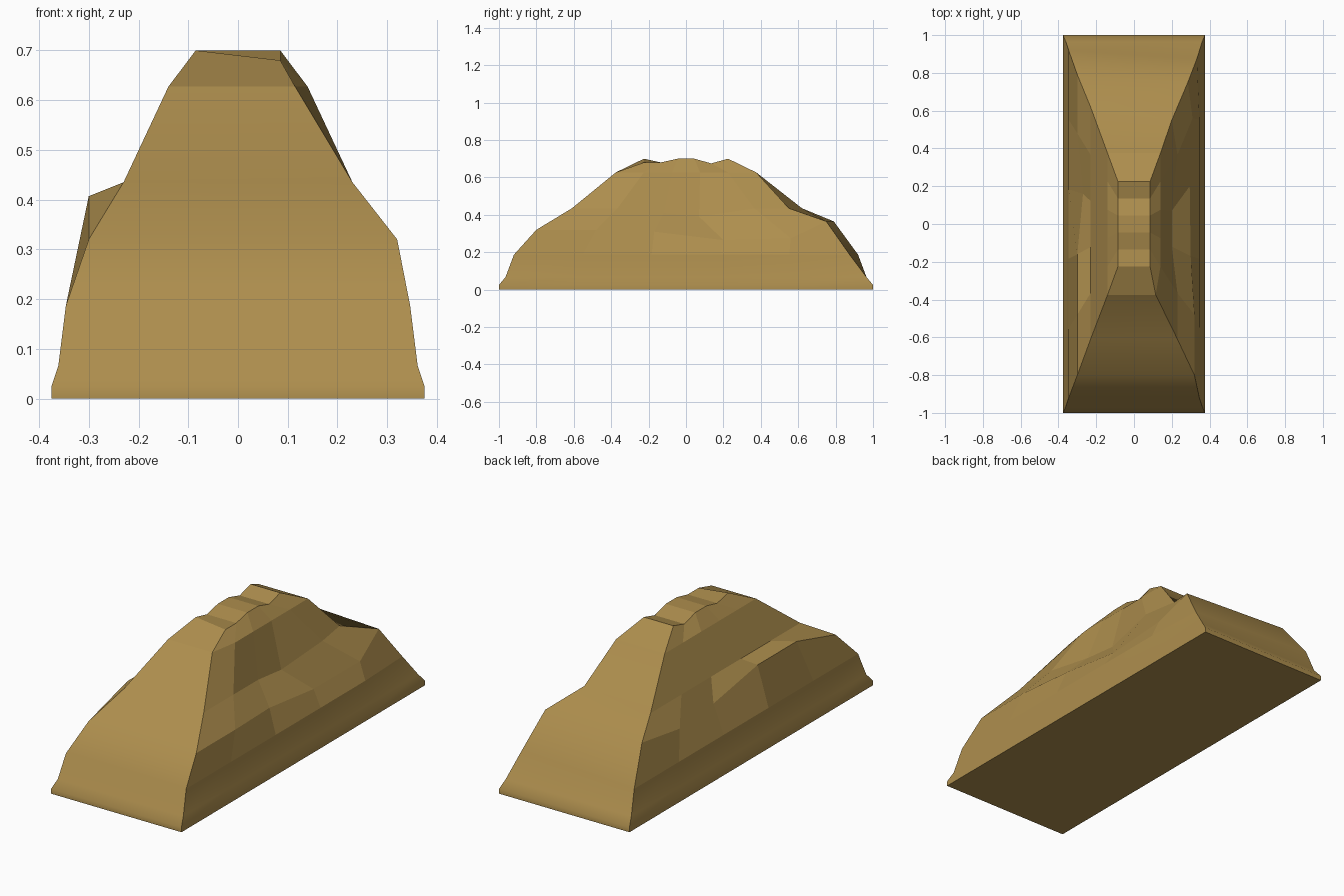
import bpy, bmesh

if "Cube" in bpy.data.objects:
    bpy.data.objects.remove(bpy.data.objects["Cube"])

# Ring levels of the ridge: half width, half length, height
LEVELS = [(.375, 1, 0), (.375, 1, .025), (.361, .965, .067), (.346, .92, .187),
          (.32, .80, .32), (.23, .61, .435), (.14, .375, .627), (.085, .225, .70)]
COLS = 6

# Irregular points: (level, side, column counted from the front) -> position
MOVED = {
    # right side
    (3, 1, 5): (.333, .875, .187), (4, 1, 5): (.285, .75, .365), (5, 1, 5): (.20, .55, .435),
    (4, 1, 2): (.30, -.17, .31), (4, 1, 3): (.295, .20, .265), (4, 1, 4): (.31, .56, .275),
    (5, 1, 2): (.20, -.12, .41), (5, 1, 3): (.20, .07, .39),
    (6, 1, 0): (.115, -.375, .627),
    # left side with its ledge
    (4, -1, 0): (-.30, -.80, .32), (4, -1, 1): (-.30, -.48, .407), (4, -1, 2): (-.30, -.16, .407),
    (4, -1, 3): (-.27, .16, .32), (4, -1, 4): (-.30, .48, .32), (4, -1, 5): (-.30, .79, .365),
    (5, -1, 5): (-.23, .62, .435),
    # crest
    (7, 1, 0): (.085, -.225, .68),
    (7, 1, 1): (.085, -.135, .68), (7, -1, 1): (-.085, -.135, .68),
    (7, 1, 4): (.085, .135, .675), (7, -1, 4): (-.085, .135, .675),
}


def point(level, side, col):
    w, l, z = LEVELS[level]
    return MOVED.get((level, side, col), (side * w, l * (2 * col / (COLS - 1) - 1), z))


bm = bmesh.new()
order = [(1, c) for c in range(COLS)] + [(-1, c) for c in reversed(range(COLS))]
rings = [[bm.verts.new(point(k, s, c)) for s, c in order] for k in range(len(LEVELS))]
n = len(order)

# Sloping walls: smooth at the foot and on the two ends, faceted higher up
for k in range(len(LEVELS) - 1):
    lo, hi = rings[k], rings[k + 1]
    for i in range(n):
        j = (i + 1) % n
        f = bm.faces.new((lo[i], lo[j], hi[j], hi[i]))
        is_end = i in (COLS - 1, n - 1)
        f.smooth = k < 3 or (is_end and k < 6)

# Crest strip and flat underside
top = rings[-1]
for c in range(COLS - 1):
    bm.faces.new((top[c], top[c + 1], top[n - 2 - c], top[n - 1 - c]))
bm.faces.new(list(reversed(rings[0])))

# Keep the four corner ridges and the base rim crisp
for k in range(len(LEVELS) - 1):
    for i in (0, COLS - 1, COLS, n - 1):
        bm.edges.get((rings[k][i], rings[k + 1][i])).smooth = False
for i in range(n):
    bm.edges.get((rings[0][i], rings[0][(i + 1) % n])).smooth = False

mesh = bpy.data.meshes.new("earth_mound")
bm.to_mesh(mesh)
bm.free()
mound = bpy.data.objects.new("earth_mound", mesh)
bpy.context.collection.objects.link(mound)

mat = bpy.data.materials.new("sandy_earth")
mat.diffuse_color = (.42, .27, .075, 1)
mat.use_nodes = True
mat.node_tree.nodes["Principled BSDF"].inputs["Base Color"].default_value = mat.diffuse_color
mesh.materials.append(mat)
